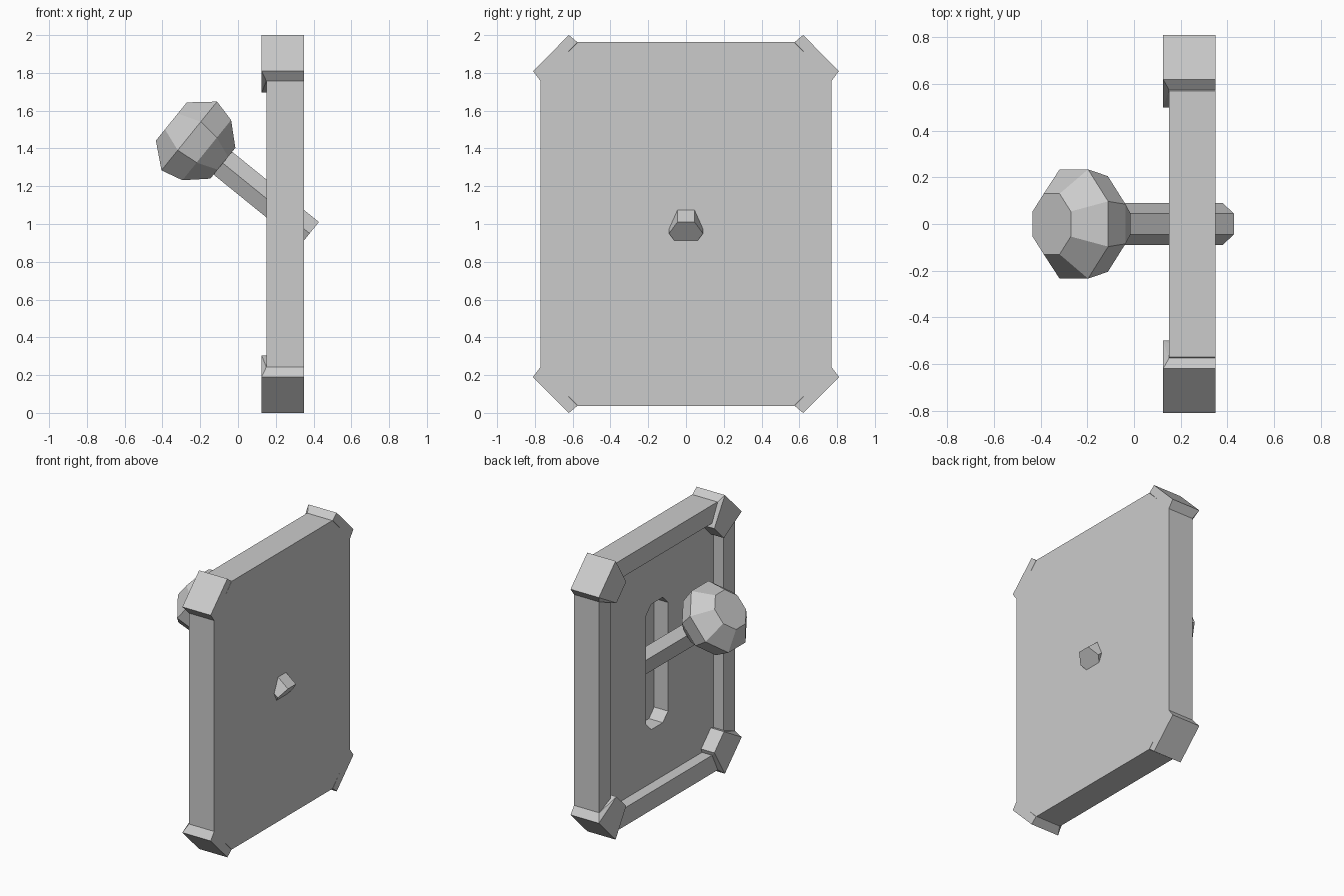
import bpy, bmesh
from math import sin, cos, pi, radians
from mathutils import Vector

cube = bpy.data.objects.get("Cube")
if cube:
    bpy.data.objects.remove(cube, do_unlink=True)

grey = bpy.data.materials.new("light_grey")
grey.use_nodes = True
colour = (0.6, 0.6, 0.6, 1)
grey.diffuse_color = colour
grey.node_tree.nodes["Principled BSDF"].inputs["Base Color"].default_value = colour

MID = 1.0                       # height of the plate centre
BACK, FRONT, PANEL = 0.35, 0.15, 0.23


def finish(name, bm):
    bmesh.ops.recalc_face_normals(bm, faces=bm.faces)
    mesh = bpy.data.meshes.new(name)
    bm.to_mesh(mesh)
    bm.free()
    mesh.materials.append(grey)
    obj = bpy.data.objects.new(name, mesh)
    bpy.context.collection.objects.link(obj)
    return obj


def loft(name, rings):
    """Join rings of equal length with quads and cap both ends."""
    bm = bmesh.new()
    loops = [[bm.verts.new(p) for p in ring] for ring in rings]
    for a, b in zip(loops, loops[1:]):
        for i in range(len(a)):
            j = (i + 1) % len(a)
            bm.faces.new((a[i], a[j], b[j], b[i]))
    bm.faces.new(loops[0])
    bm.faces.new(loops[-1])
    return finish(name, bm)


def clipped_rectangle(x, hy, hz, cut):
    quarter = [(hy, hz - cut), (hy - cut, hz)]
    points = []
    for sy, sz in ((1, 1), (-1, 1), (-1, -1), (1, -1)):
        pair = quarter if sy * sz > 0 else quarter[::-1]
        points += [Vector((x, sy * y, MID + sz * z)) for y, z in pair]
    return points


# Plate: outer body, raised rim, recessed panel and lever slot
outer = (0.77, 0.963, 0.2)
inner = (0.64, 0.833, 0.13)
slot = (0.125, 0.45, 0.06)
loft("wall_plate", [
    clipped_rectangle(BACK, *outer),
    clipped_rectangle(FRONT, *outer),
    clipped_rectangle(FRONT, *inner),
    clipped_rectangle(PANEL, *inner),
    clipped_rectangle(PANEL, *slot),
    clipped_rectangle(0.34, *slot),
])

# Corner guards: wedges wrapped around the clipped corners of the rim
rim_outer = [(0.77, 0.757), (0.575, 0.963)]
rim_inner = [(0.64, 0.703), (0.51, 0.833)]
guard_outer = [(0.81, 0.81), (0.62, 1.0)]
guard_inner = [(0.61, 0.695), (0.5, 0.805)]
for side, sy in (("left", -1), ("right", 1)):
    for level, sz in (("lower", -1), ("upper", 1)):
        bm = bmesh.new()
        for edge, depths in ((rim_outer, (FRONT, BACK)), (rim_inner, (FRONT, PANEL)),
                             (guard_outer, (0.125, BACK)), (guard_inner, (0.125, PANEL))):
            for y, z in edge:
                for x in depths:
                    bm.verts.new((x, sy * y, MID + sz * z))
        bmesh.ops.convex_hull(bm, input=bm.verts)
        bmesh.ops.dissolve_limit(bm, angle_limit=radians(1), verts=bm.verts, edges=bm.edges)
        finish(f"{level}_{side}_corner_guard", bm)

# Lever: tilted axis shared by the shaft and the knob
tilt = radians(39)
axis = Vector((-cos(tilt), 0, sin(tilt)))
across = Vector((sin(tilt), 0, cos(tilt)))
centre = Vector((-0.258, 0, 1.466))


def axis_ring(t, radius, sides, turn=0):
    return [centre + axis * t + radius * (
        Vector((0, 1, 0)) * cos(2 * pi * (i + turn) / sides)
        + across * sin(2 * pi * (i + turn) / sides)) for i in range(sides)]


loft("lever_shaft", [axis_ring(t, 0.09, 6) for t in (-0.82, -0.15)])

# Knob: eight-sided, sized by its flats
knob_profile = [(-0.229, 0.105), (-0.119, 0.205), (0, 0.234), (0.122, 0.13)]
loft("lever_knob", [axis_ring(t, flat / cos(pi / 8), 8, 0.5) for t, flat in knob_profile])
